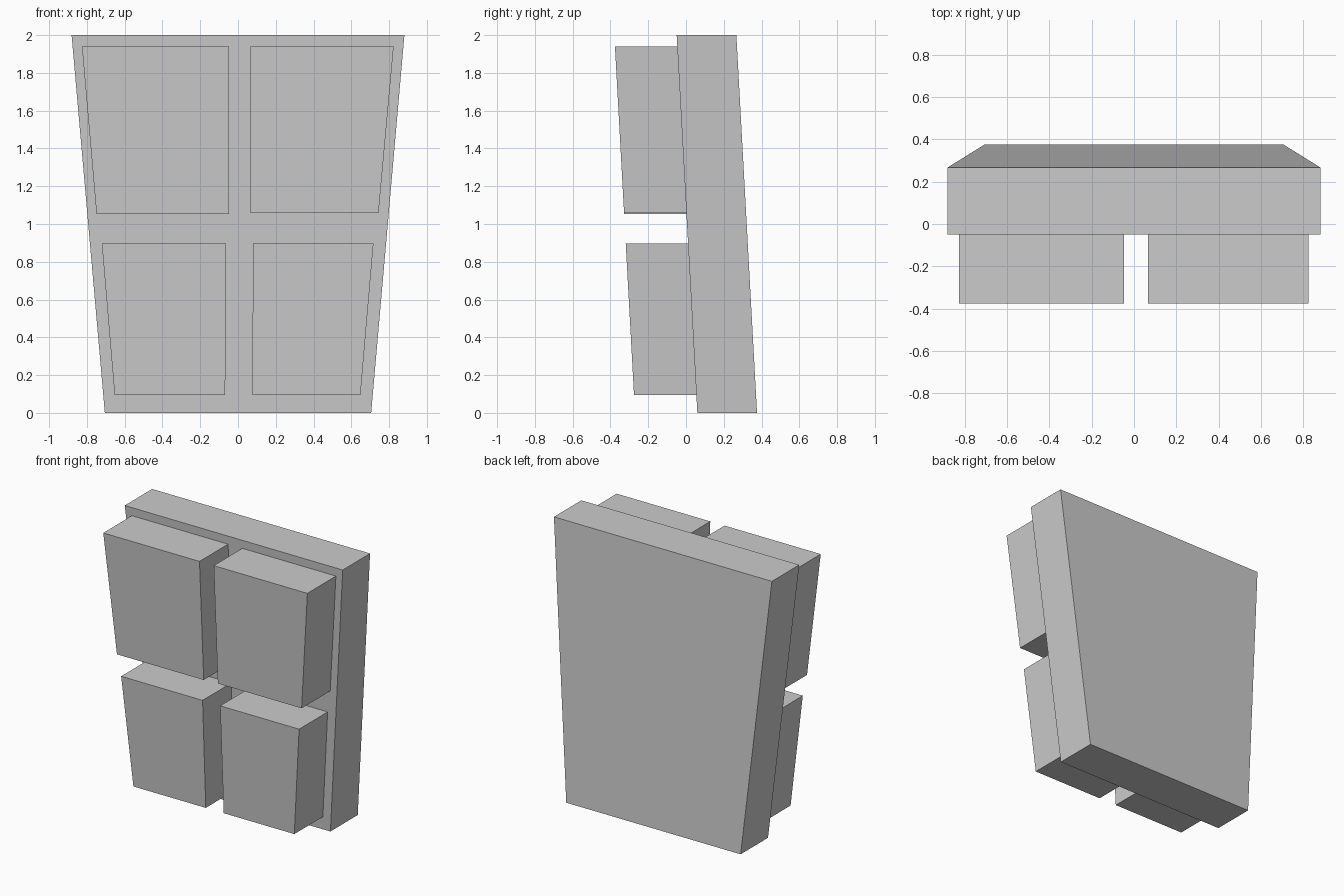
import bpy
import bmesh

if "Cube" in bpy.data.objects:
    bpy.data.objects.remove(bpy.data.objects["Cube"])

LEAN = 0.0547      # forward lean: y shift per unit of height
SLAB_FRONT = 0.06  # y of the slab's front face at z = 0
THICKNESS = 0.316
PANEL_FRONT = -0.27  # y of the panels' front face at z = 0


def leaning_block(name, outline, front, back):
    """Extrude an (x, z) outline along y, between two leaning planes."""
    bm = bmesh.new()
    verts = [bm.verts.new((x, front - LEAN * z, z)) for x, z in outline]
    face = bm.faces.new(verts)
    result = bmesh.ops.extrude_face_region(bm, geom=[face], use_keep_orig=True)
    moved = [g for g in result["geom"] if isinstance(g, bmesh.types.BMVert)]
    bmesh.ops.translate(bm, verts=moved, vec=(0, back - front, 0))
    bmesh.ops.recalc_face_normals(bm, faces=bm.faces[:])
    mesh = bpy.data.meshes.new(name)
    bm.to_mesh(mesh)
    bm.free()
    obj = bpy.data.objects.new(name, mesh)
    bpy.context.collection.objects.link(obj)
    return obj


# Tapered backing slab
leaning_block("backing_slab",
              [(-0.705, 0), (0.705, 0), (0.881, 2), (-0.881, 2)],
              SLAB_FRONT, SLAB_FRONT + THICKNESS)

# Four raised panels, slightly irregular like hand-cut blocks
panels = {
    "upper_left_panel": [(-0.749, 1.054), (-0.048, 1.054), (-0.048, 1.939), (-0.826, 1.939)],
    "upper_right_panel": [(0.067, 1.059), (0.744, 1.059), (0.824, 1.939), (0.067, 1.939)],
    "lower_left_panel": [(-0.653, 0.094), (-0.068, 0.094), (-0.063, 0.898), (-0.721, 0.898)],
    "lower_right_panel": [(0.077, 0.094), (0.648, 0.094), (0.717, 0.896), (0.079, 0.896)],
}
for name, outline in panels.items():
    leaning_block(name, outline, PANEL_FRONT, SLAB_FRONT)
